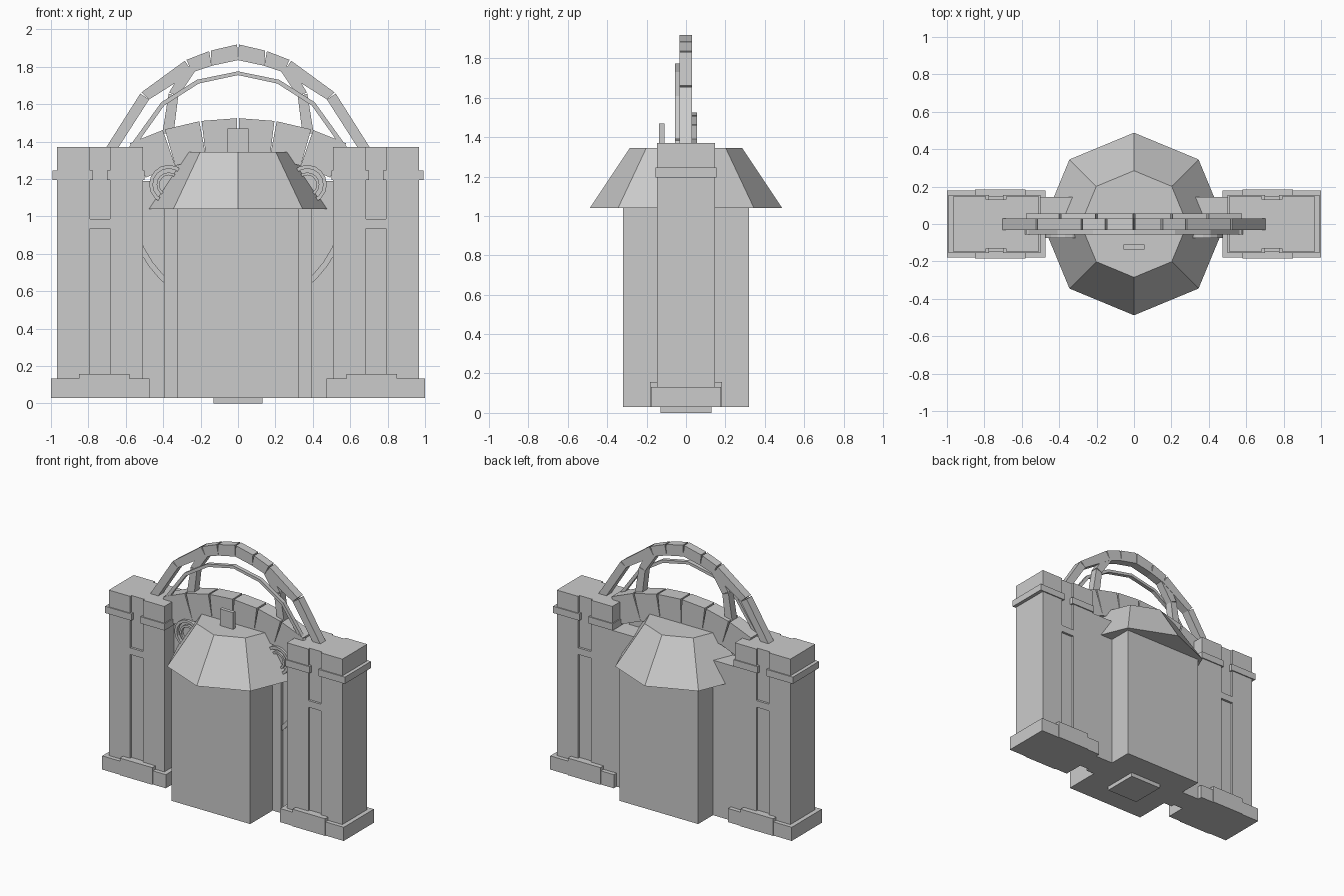
import bpy, math

if "Cube" in bpy.data.objects:
    bpy.data.objects.remove(bpy.data.objects["Cube"])

def mesh(name, verts, faces):
    me = bpy.data.meshes.new(name)
    me.from_pydata(verts, [], faces)
    ob = bpy.data.objects.new(name, me)
    bpy.context.collection.objects.link(ob)
    return ob

def prisms(name, polys, y0, y1):
    """Extrude several (x, z) outlines along y into one object."""
    verts, faces = [], []
    for p in polys:
        area = sum(a[0] * b[1] - b[0] * a[1] for a, b in zip(p, p[1:] + p[:1]))
        if area < 0:
            p = p[::-1]
        b, n = len(verts), len(p)
        verts += [(x, y0, z) for x, z in p] + [(x, y1, z) for x, z in p]
        faces.append([b + i for i in range(n)])
        faces.append([b + n + i for i in reversed(range(n))])
        for i in range(n):
            j = (i + 1) % n
            faces.append([b + j, b + i, b + n + i, b + n + j])
    return mesh(name, verts, faces)

def rect(x0, x1, z0, z1):
    return [(x0, z0), (x1, z0), (x1, z1), (x0, z1)]

def box(name, x0, x1, y0, y1, z0, z1):
    return prisms(name, [rect(x0, x1, z0, z1)], y0, y1)

def band(name, outer, inner, y0, y1, gap=0.0):
    """Mirrored band of straight blocks, joints opening towards the outside."""
    polys = []
    for i in range(len(outer) - 1):
        (ax, az), (bx, bz) = outer[i], outer[i + 1]
        g = gap / math.hypot(bx - ax, bz - az)
        a = (ax + (bx - ax) * g, az + (bz - az) * g)
        b = (bx - (bx - ax) * g, bz - (bz - az) * g)
        q = [a, b, inner[i + 1], inner[i]]
        polys += [q, [(-x, z) for x, z in q]]
    return prisms(name, polys, y0, y1)

def frustum(name, r0, r1, z0, z1, n):
    ring = lambda r, z: [(r * math.cos(math.tau * i / n), r * math.sin(math.tau * i / n), z) for i in range(n)]
    faces = [[i, (i + 1) % n, n + (i + 1) % n, n + i] for i in range(n)]
    return mesh(name, ring(r0, z0) + ring(r1, z1),
                faces + [list(range(n))[::-1], list(range(n, 2 * n))])

def arc(cx, cz, r, a0, a1, n):
    return [(cx + r * math.cos(a0 + (a1 - a0) * i / n), cz + r * math.sin(a0 + (a1 - a0) * i / n))
            for i in range(n + 1)]

def ring(name, cx, cz, r_out, r_in, y0, y1, a0=0, a1=math.tau, n=16):
    o, k = arc(cx, cz, r_out, a0, a1, n), arc(cx, cz, r_in, a0, a1, n)
    return prisms(name, [[o[i], o[i + 1], k[i + 1], k[i]] for i in range(n)], y0, y1)

# Side pillars with recessed panels, split collars and stepped bases
for s, side in ((-1, "left"), (1, "right")):
    def sbox(part, x0, x1, y, z0, z1):
        a, b = sorted((s * x0, s * x1))
        box(f"{side}_{part}", a, b, -y, y, z0, z1)
    sbox("pillar_core", 0.685, 0.79, 0.13, 0.03, 1.37)
    sbox("pillar_outer", 0.79, 0.967, 0.147, 0.03, 1.37)
    sbox("pillar_inner", 0.507, 0.685, 0.147, 0.03, 1.37)
    sbox("panel_divider", 0.685, 0.79, 0.147, 0.935, 0.985)
    sbox("collar_outer", 0.775, 0.993, 0.155, 1.195, 1.245)
    sbox("collar_inner", 0.50, 0.70, 0.155, 1.195, 1.245)
    sbox("base", 0.473, 1.0, 0.178, 0.03, 0.132)
    sbox("base_step", 0.58, 0.85, 0.184, 0.03, 0.158)
    # Door frame strip, large ring fragment and round medallion
    a, b = sorted((s * 0.32, s * 0.395))
    box(f"{side}_frame_strip", a, b, -0.055, 0.0, 0.03, 1.15)
    mid = -math.pi / 2 + s * 0.87
    ring(f"{side}_ring_fragment", 0, 1.08, 0.59, 0.56, -0.045, 0.0, mid - 0.4, mid + 0.4, 5)
    ring(f"{side}_medallion_rim", s * 0.37, 1.17, 0.105, 0.085, -0.075, 0.0)
    ring(f"{side}_medallion_inner_rim", s * 0.37, 1.17, 0.065, 0.05, -0.07, 0.0)
    prisms(f"{side}_medallion_disc", [arc(s * 0.37, 1.17, 0.09, 0, math.tau, 16)[:-1]], -0.05, 0.0)

# Wall between the pillars
box("gate_wall", -0.51, 0.51, -0.03, 0.145, 0.03, 1.19)

# Central booth, faceted roof, roof tag and foot
box("booth_body", -0.325, 0.325, -0.32, 0.32, 0.03, 1.04)
frustum("booth_roof", 0.488, 0.285, 1.04, 1.345, 8)
box("roof_tag", -0.055, 0.055, -0.137, -0.11, 1.345, 1.47)
box("foot", -0.13, 0.13, -0.13, 0.13, 0.0, 0.03)

# Shallow stone arch made of wedge blocks
step = math.radians(8.8)
curve = lambda r: [(r * math.sin(step * i), 0.213 + r * math.cos(step * i)) for i in range(4)]
band("stone_arch", curve(1.312), curve(1.11), -0.057, 0.057, 0.006)

# Open arches above
band("great_arch",
     [(0, 1.92), (.15, 1.885), (.28, 1.835), (.52, 1.66), (.71, 1.36)],
     [(0, 1.835), (.14, 1.805), (.245, 1.77), (.475, 1.625), (.645, 1.36)], -0.032, 0.03, 0.005)
band("inner_arch_leg",
     [(.28, 1.81), (.37, 1.66), (.405, 1.44)],
     [(.22, 1.79), (.32, 1.64), (.345, 1.44)], -0.03, 0.028, 0.004)
band("thin_arch",
     [(0, 1.775), (.22, 1.73), (.41, 1.61), (.59, 1.36)],
     [(0, 1.755), (.21, 1.71), (.395, 1.592), (.56, 1.36)], -0.055, -0.025)
